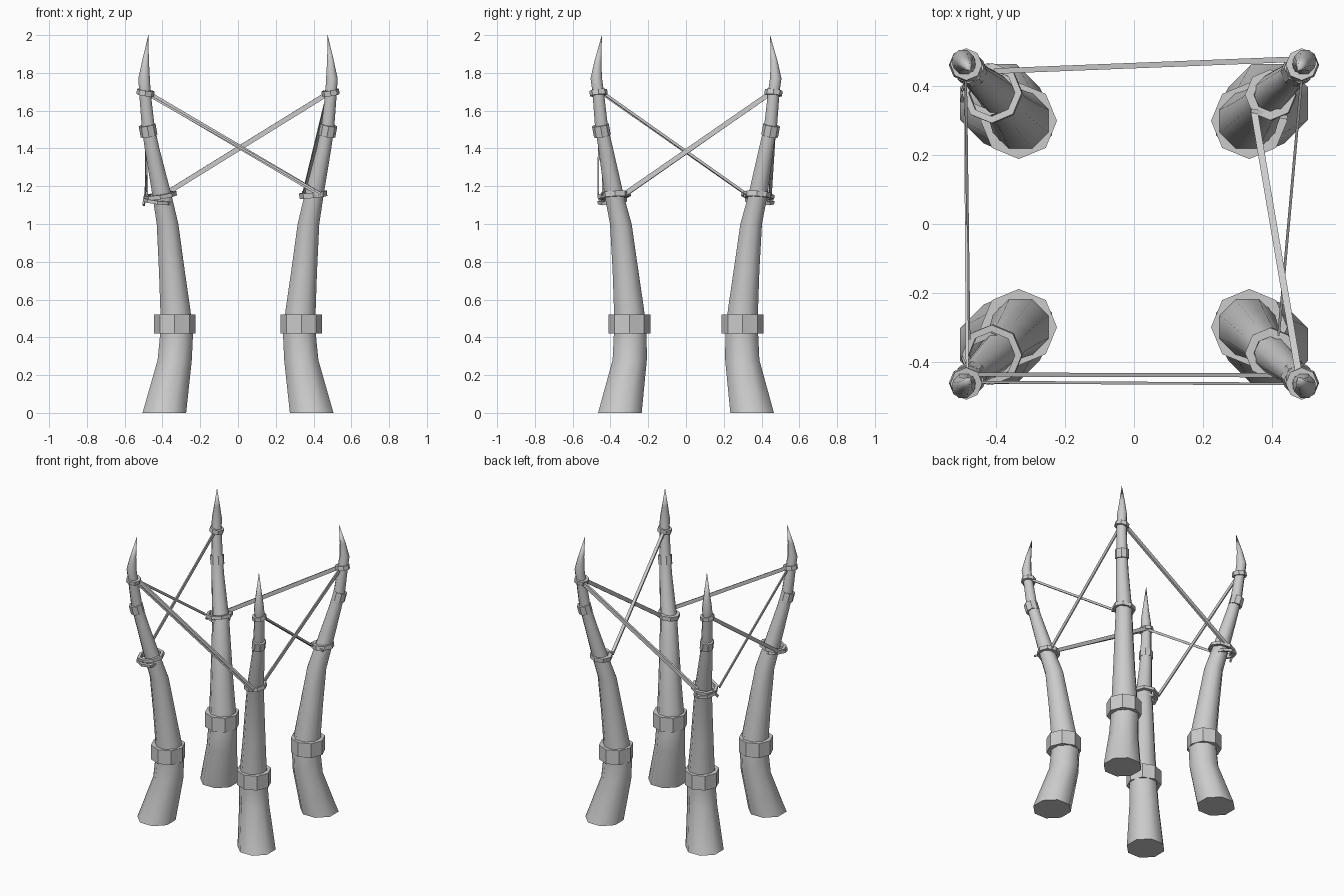
import bpy, bmesh, math
from mathutils import Vector

cube = bpy.data.objects.get("Cube")
if cube:
    bpy.data.objects.remove(cube)

grey = bpy.data.materials.new("plain_grey")
grey.use_nodes = True
COLOUR = (0.6, 0.6, 0.6, 1)
grey.diffuse_color = COLOUR
grey.node_tree.nodes["Principled BSDF"].inputs["Base Color"].default_value = COLOUR

SIDES = 8
# Tusk centre line for one corner: x, y, z, radius
TUSK = [(.39, .35, 0, .125), (.335, .298, .28, .098), (.325, .295, .42, .094),
        (.332, .302, .55, .086), (.35, .32, .75, .074), (.373, .345, 1, .062),
        (.402, .38, 1.15, .055), (.455, .425, 1.4, .042), (.476, .448, 1.52, .037),
        (.493, .465, 1.7, .033), (.497, .475, 1.77, .033), (.49, .467, 1.86, .02)]
TIP = (.475, .445, 2)


def finish(name, bm, angle):
    bmesh.ops.recalc_face_normals(bm, faces=bm.faces)
    mesh = bpy.data.meshes.new(name)
    bm.to_mesh(mesh)
    bm.free()
    mesh.materials.append(grey)
    obj = bpy.data.objects.new(name, mesh)
    bpy.context.collection.objects.link(obj)
    bpy.ops.object.select_all(action='DESELECT')
    obj.select_set(True)
    bpy.context.view_layer.objects.active = obj
    bpy.ops.object.shade_smooth_by_angle(angle=math.radians(angle))
    return obj


def bridge(bm, a, b):
    for i in range(len(a)):
        j = (i + 1) % len(a)
        bm.faces.new((a[i], a[j], b[j], b[i]))


def tusk(name, sx, sy):
    bm = bmesh.new()
    rings = []
    for x, y, z, r in TUSK:
        rings.append([bm.verts.new((sx * x + r * math.cos(a), sy * y + r * math.sin(a), z))
                      for a in (math.tau * (i + .5) / SIDES for i in range(SIDES))])
    for a, b in zip(rings, rings[1:]):
        bridge(bm, a, b)
    bm.faces.new(rings[0])
    tip = bm.verts.new((sx * TIP[0], sy * TIP[1], TIP[2]))
    for i in range(SIDES):
        bm.faces.new((rings[-1][i], rings[-1][(i + 1) % SIDES], tip))
    finish(name, bm, 60)


def band(name, centre, outer, inner, height, normal=(0, 0, 1)):
    """Hollow eight-sided collar around a tusk."""
    bm = bmesh.new()
    turn = Vector((0, 0, 1)).rotation_difference(Vector(normal))
    h = height / 2
    loops = []
    for r, z in ((outer, -h), (outer, h), (inner, h), (inner, -h)):
        loops.append([bm.verts.new(Vector(centre) + turn @ Vector((r * math.cos(a), r * math.sin(a), z)))
                      for a in (math.tau * i / SIDES for i in range(SIDES))])
    for k in range(4):
        bridge(bm, loops[k], loops[(k + 1) % 4])
    finish(name, bm, 30)


def strap(name, start, end, width=.024, depth=.012):
    """Straight flat strip, its width standing upright."""
    p, q = Vector(start), Vector(end)
    along = (q - p).normalized()
    side = along.cross(Vector((0, 0, 1))).normalized()
    up = side.cross(along)
    bm = bmesh.new()
    ends = [[bm.verts.new(c + side * (a * depth / 2) + up * (b * width / 2))
             for a, b in ((-1, -1), (1, -1), (1, 1), (-1, 1))] for c in (p, q)]
    bridge(bm, *ends)
    for e in ends:
        bm.faces.new(e)
    finish(name, bm, 30)


# Four tusks, each with a heavy collar, a sleeve and two lashings
for sx, side in ((1, "left"), (-1, "right")):
    for sy, face in ((-1, "front"), (1, "back")):
        label = f"{face}_{side}"
        tusk(f"{label}_tusk", sx, sy)
        band(f"{label}_collar", (sx * .335, sy * .3, .47), .111, .08, .1)
        lean = (sx * .18, sy * .18, 1)
        band(f"{label}_sleeve", (sx * .476, sy * .448, 1.495), .045, .03, .06, lean)
        band(f"{label}_upper_lashing", (sx * .49, sy * .463, 1.695), .047, .028, .028,
             (-sx * .15, sy * .1, 1))
        if sx < 0:
            band(f"{label}_loose_loop", (sx * .412, sy * .38, 1.15), .088, .068, .022,
                 (sx * .15, sy * .1, 1))
            band(f"{label}_second_loop", (sx * .425, sy * .39, 1.12), .078, .058, .018,
                 (-sx * .12, sy * .1, 1))
        else:
            band(f"{label}_lower_lashing", (sx * .398, sy * .375, 1.155), .074, .048, .028,
                 (-sx * .1, sy * .05, 1))

# Straps crossing between the corners
strap("front_strap", (-.48, -.438, 1.695), (.43, -.44, 1.16))
strap("front_second_strap", (-.48, -.46, 1.685), (.44, -.465, 1.16), .012, .008)
strap("back_strap", (.49, .48, 1.7), (-.4, .445, 1.15), .026, .016)
strap("left_rising_strap", (.35, .325, 1.155), (.48, -.44, 1.695), .014, .02)
strap("left_falling_strap", (.49, .45, 1.695), (.42, -.33, 1.155), .026, .008)
strap("right_rising_strap", (-.49, .33, 1.15), (-.485, -.45, 1.695), .016, .008)
strap("right_falling_strap", (-.49, .45, 1.695), (-.48, -.33, 1.15), .024, .008)

# Loose strap ends
strap("back_left_tail", (.34, .33, 1.17), (.445, .31, 1.15), .012, .012)
strap("back_right_tail", (-.49, .4, 1.15), (-.5, .36, 1.1), .016, .01)
